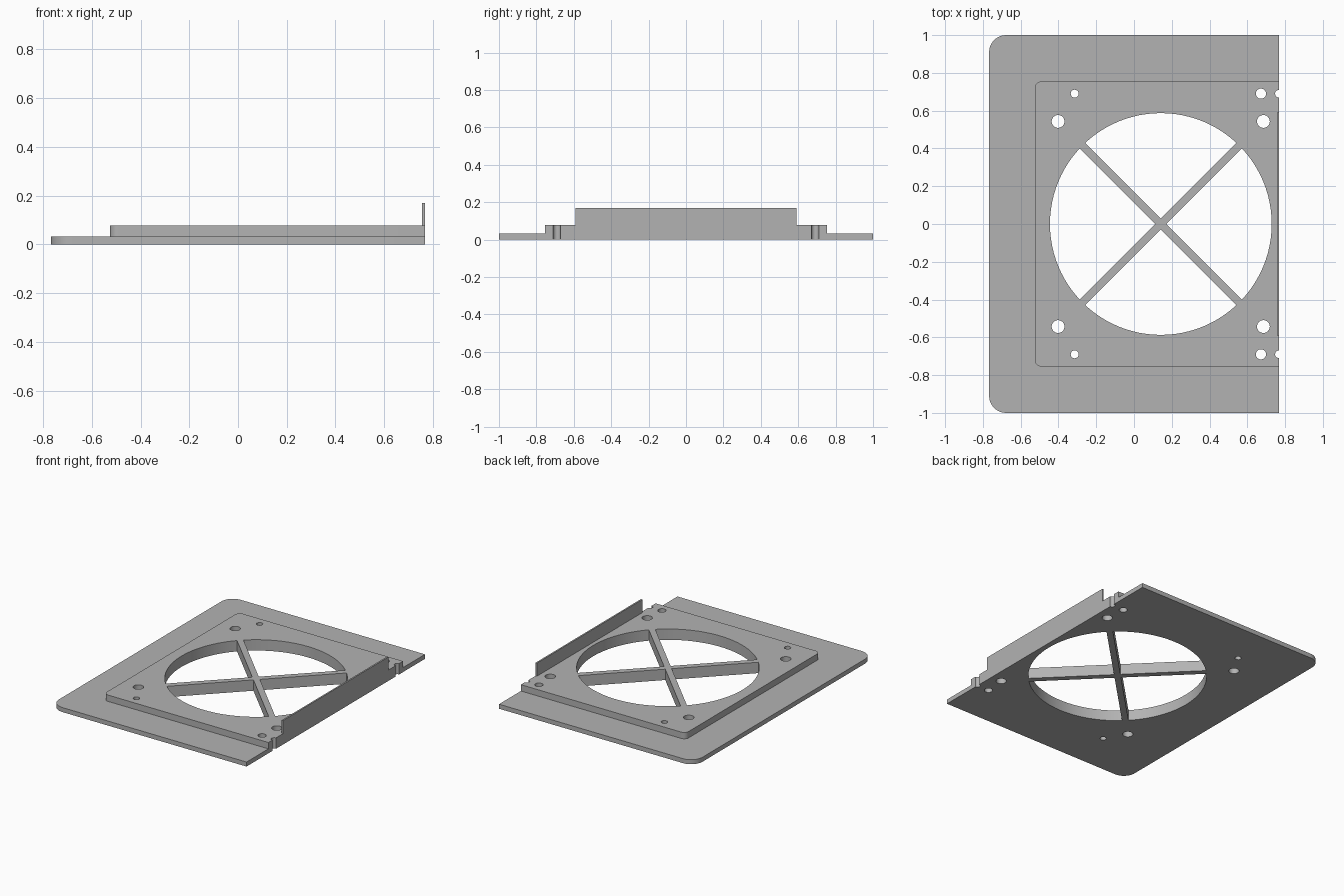
import bpy
import bmesh
from math import cos, sin, pi, radians
from mathutils import Matrix

cube = bpy.data.objects.get("Cube")
if cube:
    bpy.data.objects.remove(cube, do_unlink=True)

EDGE = 0.767          # straight side of the plate
BASE_TOP, RAISED_TOP, LIP_TOP = 0.032, 0.077, 0.17
FAN_X, FAN_R = 0.142, 0.587

grey = bpy.data.materials.new("grey plastic")
grey.use_nodes = True
colour = (0.45, 0.45, 0.45, 1)
grey.diffuse_color = colour
grey.node_tree.nodes["Principled BSDF"].inputs["Base Color"].default_value = colour


def prism(name, outline, z0, z1):
    """Extrude a closed outline from z0 to z1."""
    bm = bmesh.new()
    face = bm.faces.new([bm.verts.new((x, y, z0)) for x, y in outline])
    top = bmesh.ops.extrude_face_region(bm, geom=[face])
    verts = [v for v in top["geom"] if isinstance(v, bmesh.types.BMVert)]
    bmesh.ops.translate(bm, verts=verts, vec=(0, 0, z1 - z0))
    bmesh.ops.recalc_face_normals(bm, faces=bm.faces)
    mesh = bpy.data.meshes.new(name)
    bm.to_mesh(mesh)
    bm.free()
    mesh.materials.append(grey)
    obj = bpy.data.objects.new(name, mesh)
    bpy.context.collection.objects.link(obj)
    return obj


def arc(x, y, r, start, end, steps):
    angles = [start + (end - start) * i / steps for i in range(steps + 1)]
    return [(x + r * cos(a), y + r * sin(a)) for a in angles]


def plate(name, left, half, r, z0, z1):
    """Plate with two rounded corners on the left and a straight right side."""
    outline = [(EDGE, -half), (EDGE, half)]
    outline += arc(left + r, half - r, r, pi / 2, pi, 10)
    outline += arc(left + r, r - half, r, pi, 1.5 * pi, 10)
    return prism(name, outline, z0, z1)


def box(name, x0, x1, y0, y1, z0, z1):
    return prism(name, [(x0, y0), (x1, y0), (x1, y1), (x0, y1)], z0, z1)


def drill(name, x, y, r, steps):
    return prism(name, arc(x, y, r, 0, 2 * pi, steps)[:-1], -0.1, 0.3)


def combine(target, tool, operation):
    """Apply a boolean and discard the tool."""
    tool.hide_render = True
    mod = target.modifiers.new("combine", "BOOLEAN")
    mod.operation, mod.solver, mod.object = operation, "EXACT", tool
    bpy.context.view_layer.objects.active = target
    bpy.ops.object.modifier_apply(modifier=mod.name)
    bpy.data.objects.remove(tool, do_unlink=True)


# Stepped plate
body = plate("fan_mounting_plate", -EDGE, 1.0, 0.09, 0, BASE_TOP)
combine(body, plate("raised_plate", -0.525, 0.755, 0.035, 0, RAISED_TOP), "UNION")

# Upright lip on the straight side
combine(body, box("lip", EDGE - 0.011, EDGE, -0.59, 0.59, 0, LIP_TOP), "UNION")

# Fan opening, screw holes and edge notches
combine(body, drill("fan_opening", FAN_X, 0, FAN_R, 96), "DIFFERENCE")
holes = [(-0.402, 0.543, 0.034), (0.685, 0.543, 0.034),
         (-0.314, 0.69, 0.021), (0.672, 0.69, 0.027), (EDGE, 0.69, 0.02)]
for x, y, r in holes:
    for side in (-1, 1):
        combine(body, drill("screw_hole", x, side * y, r, 32), "DIFFERENCE")

# Crossed spokes, ending inside the ring
reach = FAN_R + 0.012
for angle in (45, 135):
    spoke = box("spoke", -reach, reach, -0.021, 0.021, 0, RAISED_TOP)
    spoke.data.transform(Matrix.Translation((FAN_X, 0, 0)) @ Matrix.Rotation(radians(angle), 4, "Z"))
    combine(body, spoke, "UNION")

# Smooth round walls, sharp edges
bpy.ops.object.select_all(action="DESELECT")
body.select_set(True)
bpy.context.view_layer.objects.active = body
bpy.ops.object.shade_smooth_by_angle(angle=radians(30))
